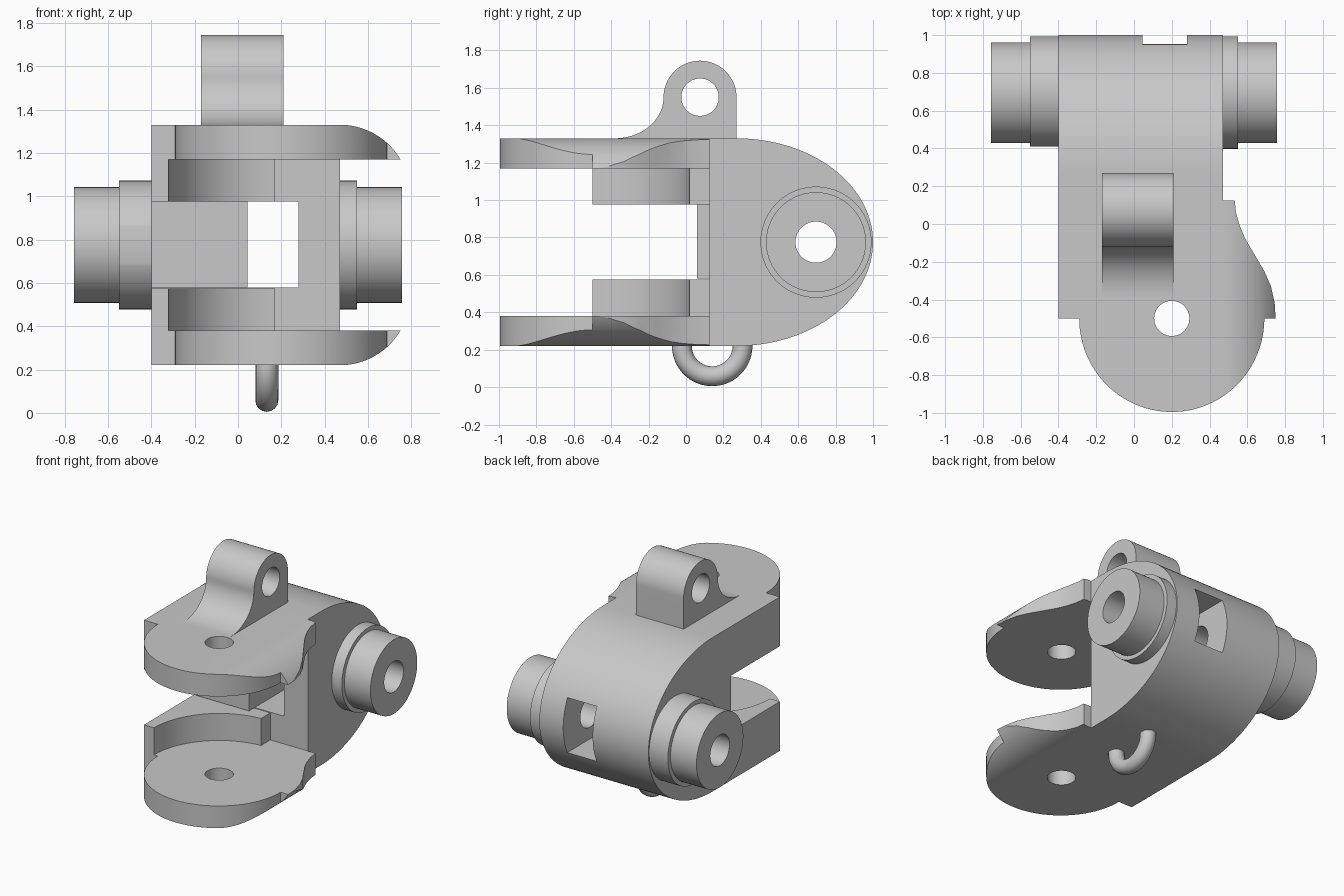
import bpy, bmesh
from math import pi, sin, cos, sqrt, radians

cube = bpy.data.objects.get("Cube")
if cube:
    bpy.data.objects.remove(cube, do_unlink=True)

grey = bpy.data.materials.new("plain_grey")
grey.use_nodes = True
grey.diffuse_color = (0.58, 0.58, 0.58, 1)
grey.node_tree.nodes["Principled BSDF"].inputs["Base Color"].default_value = (0.58, 0.58, 0.58, 1)

MID = 0.775            # height of the pin axis and of the mirror plane
PIN_Y = 0.695
TOP, BOTTOM = 1.33, 0.22
LEFT, RIGHT = -0.40, 0.47
FRONT = 0.125
EYE = (0.2, -0.5)      # fork hole


def arc(cx, cy, rx, ry, start, end, n=32):
    """Points along an elliptical arc, angles in degrees."""
    angles = [radians(start + (end - start) * i / n) for i in range(n + 1)]
    return [(cx + rx * cos(a), cy + ry * sin(a)) for a in angles]


def circle(cx, cy, r, n=64):
    return arc(cx, cy, r, r, 0, 360, n)[:-1]


def prism(name, points, axis, lo, hi):
    """Extrude a flat outline along the x, y or z axis."""
    place = {"x": lambda p, d: (d, p[0], p[1]),
             "y": lambda p, d: (p[0], d, p[1]),
             "z": lambda p, d: (p[0], p[1], d)}[axis]
    bm = bmesh.new()
    face = bm.faces.new([bm.verts.new(place(p, lo)) for p in points])
    extruded = bmesh.ops.extrude_face_region(bm, geom=[face])["geom"]
    shift = place((0, 0), hi - lo)
    bmesh.ops.translate(bm, vec=shift, verts=[g for g in extruded if isinstance(g, bmesh.types.BMVert)])
    bmesh.ops.recalc_face_normals(bm, faces=bm.faces)
    mesh = bpy.data.meshes.new(name)
    bm.to_mesh(mesh)
    bm.free()
    mesh.materials.append(grey)
    obj = bpy.data.objects.new(name, mesh)
    bpy.context.collection.objects.link(obj)
    return obj


def box(name, x0, x1, y0, y1, z0, z1):
    return prism(name, [(x0, y0), (x1, y0), (x1, y1), (x0, y1)], "z", z0, z1)


def cut(obj, cutter, operation="DIFFERENCE"):
    """Apply a boolean and throw the cutter away."""
    cutter.hide_render = True
    mod = obj.modifiers.new("cut", "BOOLEAN")
    mod.operation, mod.solver, mod.object = operation, "EXACT", cutter
    graph = bpy.context.evaluated_depsgraph_get()
    mesh = bpy.data.meshes.new_from_object(obj.evaluated_get(graph))
    obj.modifiers.clear()
    obj.data = mesh
    bpy.data.objects.remove(cutter, do_unlink=True)


def pin_cutter():
    return prism("pin_cutter", circle(PIN_Y, MID, 0.11), "x", -1, 1)


def mirrored(z0, z1, side):
    """Height range for the upper (1) or lower (-1) half."""
    return (z0, z1) if side > 0 else (2 * MID - z1, 2 * MID - z0)


parts = []

# Main body with a rounded back, a square window and the pin bore
half = (TOP - BOTTOM) / 2
body = prism("body", [(FRONT, BOTTOM)] + arc(0.27, MID, 0.73, half, -90, 90, 64) + [(FRONT, TOP)],
             "x", LEFT, RIGHT)
cut(body, box("window_cutter", 0.045, 0.28, -1, 2, 0.58, 0.975))
cut(body, pin_cutter())
parts.append(body)

# Thin filler at the back of the fork slot
parts.append(box("slot_back", LEFT, 0.045, 0.06, FRONT, 0.58, 0.975))

# Fork arms: disc end, flared side and rounded outer edge, plus inner rims
flare = [(0.75, -0.5), (0.745, -0.42), (0.725, -0.33), (0.69, -0.25), (0.64, -0.165),
         (0.59, -0.08), (0.56, -0.01), (0.54, 0.06), (0.533, FRONT)]
outline = [(LEFT, FRONT), (LEFT, -0.5)] + arc(*EYE, 0.49, 0.495, 180, 360, 64) + flare
rim = [(LEFT, FRONT), (LEFT, -0.5)] + arc(*EYE, 0.52, 0.52, 180, 93.3) + [(0.17, FRONT)]
R = 0.325
for side, word in ((1, "upper"), (-1, "lower")):
    arm = prism(word + "_fork_arm", outline, "z", *mirrored(1.17, TOP, side))
    profile = [(-1, 1.1), (0.79, 1.1), (0.79, 1.126)]
    profile += [(0.47 + d, TOP - R + sqrt(R * R - d * d)) for d in [0.31 - 0.31 * i / 24 for i in range(25)]]
    profile += [(0.4, TOP + 0.0), (0.4, 1.4), (-1, 1.4)]
    if side < 0:
        profile = [(x, 2 * MID - z) for x, z in profile]
    cut(arm, prism("edge_shape", profile, "y", -2, 2), "INTERSECT")
    cut(arm, prism("hole_cutter", circle(*EYE, 0.093), "z", -1, 3))
    parts.append(arm)
    parts.append(prism(word + "_inner_rim", rim, "z", *mirrored(0.975, 1.17, side)))

# Stepped trunnions on both sides
for word, inner, sign in (("left", RIGHT, 1), ("right", LEFT, -1)):
    for part, r, a, b in (("collar", 0.297, inner, sign * 0.55), ("journal", 0.267, sign * 0.55, sign * 0.757)):
        ring = prism(word + "_" + part, circle(PIN_Y, MID, r, 96), "x", min(a, b), max(a, b))
        cut(ring, pin_cutter())
        if part == "collar" and sign < 0:
            cut(ring, box("flat_cutter", -1, 0, 0, 0.411, 0, 2))
        parts.append(ring)

# Lug on top with a cross hole
lug_outline = ([(0.27, TOP)] + arc(0.075, 1.55, 0.195, 0.195, 0, 180, 48)
               + arc(-0.38, 1.55, 0.26, 0.22, 0, -90, 24)[1:])
lug = prism("top_lug", lug_outline, "x", -0.17, 0.21)
cut(lug, prism("lug_cutter", circle(0.075, 1.55, 0.1), "x", -1, 1))
parts.append(lug)

# Half ring hanging under the body
curve = bpy.data.curves.new("hanging_loop", "CURVE")
curve.dimensions = "3D"
curve.bevel_depth, curve.bevel_resolution = 0.053, 6
path = arc(0.14, BOTTOM, 0.162, 0.162, 175, 365, 40)
spline = curve.splines.new("POLY")
spline.points.add(len(path) - 1)
for point, (y, z) in zip(spline.points, path):
    point.co = (0.133, y, z, 1)
curve.materials.append(grey)
source = bpy.data.objects.new("loop_path", curve)
bpy.context.collection.objects.link(source)
loop_mesh = bpy.data.meshes.new_from_object(source.evaluated_get(bpy.context.evaluated_depsgraph_get()))
bpy.data.objects.remove(source, do_unlink=True)
loop = bpy.data.objects.new("hanging_loop", loop_mesh)
bpy.context.collection.objects.link(loop)
parts.append(loop)

# Smooth shading with sharp edges kept
bpy.ops.object.select_all(action="DESELECT")
for obj in parts:
    obj.select_set(True)
bpy.context.view_layer.objects.active = body
bpy.ops.object.shade_smooth_by_angle(angle=radians(30))
